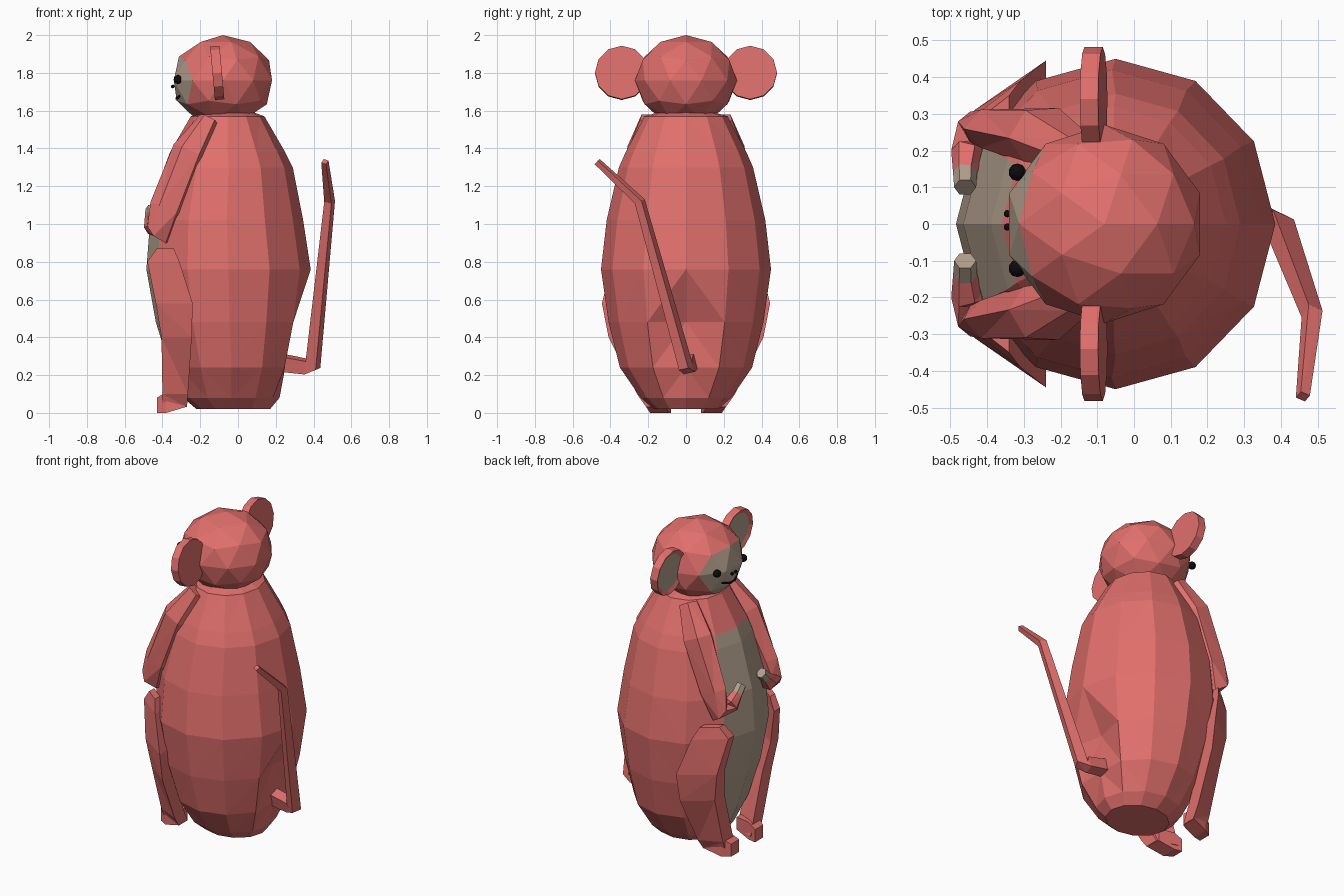
import bpy, bmesh
from math import cos, sin, pi
from mathutils import Vector, Matrix

if "Cube" in bpy.data.objects:
    bpy.data.objects.remove(bpy.data.objects["Cube"])


def material(name, rgb):
    m = bpy.data.materials.new(name)
    m.diffuse_color = (*rgb, 1)
    m.use_nodes = True
    m.node_tree.nodes["Principled BSDF"].inputs["Base Color"].default_value = m.diffuse_color
    return m


RED = material("red", (0.75, 0.16, 0.15))
CREAM = material("cream", (0.45, 0.35, 0.27))
BLACK = material("black", (0.004, 0.004, 0.004))


def finish(name, bm, mats):
    bmesh.ops.recalc_face_normals(bm, faces=bm.faces[:])
    me = bpy.data.meshes.new(name)
    bm.to_mesh(me)
    bm.free()
    for m in mats:
        me.materials.append(m)
    ob = bpy.data.objects.new(name, me)
    bpy.context.collection.objects.link(ob)
    return ob


def loft(name, rings, mats, paint=None):
    """Skin a list of equal-length point rings; paint(i, j) picks a material."""
    bm = bmesh.new()
    vs = [[bm.verts.new(p) for p in r] for r in rings]
    n = len(rings[0])
    for i in range(len(vs) - 1):
        for j in range(n):
            k = (j + 1) % n
            f = bm.faces.new((vs[i][j], vs[i][k], vs[i + 1][k], vs[i + 1][j]))
            f.material_index = paint(i, j) if paint else 0
    bm.faces.new(vs[0])
    f = bm.faces.new(vs[-1])
    f.material_index = paint(len(vs) - 2, 0) if paint else 0
    bmesh.ops.triangulate(bm, faces=bm.faces[:])
    return finish(name, bm, mats)


def tube_rings(path, ref, n):
    """Rings around a path of (x, y, z, radius_a, radius_b)."""
    pts = [Vector(p[:3]) for p in path]
    out = []
    for i, p in enumerate(path):
        t = (pts[min(i + 1, len(pts) - 1)] - pts[max(i - 1, 0)]).normalized()
        a = t.cross(Vector(ref)).normalized()
        b = t.cross(a)
        out.append([pts[i] + a * p[3] * cos(2 * pi * (j + .5) / n)
                    + b * p[4] * sin(2 * pi * (j + .5) / n) for j in range(n)])
    return out


# Body: elliptical rings (z, front x, back x, half width), dented above the tail
levels = [(0.02, -0.22, 0.17, 0.17), (0.08, -0.29, 0.22, 0.24),
          (0.24, -0.36, 0.29, 0.35), (0.48, -0.435, 0.345, 0.41),
          (0.76, -0.485, 0.385, 0.45), (1.02, -0.465, 0.345, 0.42),
          (1.30, -0.39, 0.29, 0.355), (1.38, -0.36, 0.25, 0.32),
          (1.57, -0.25, 0.14, 0.22), (1.60, -0.16, 0.06, 0.12)]
dent = {2: -0.04, 3: -0.10}
N = 12
body = []
for i, (z, xf, xb, hy) in enumerate(levels):
    mx, rx = (xf + xb) / 2, (xb - xf) / 2
    body.append([(mx + rx * cos(2 * pi * j / N) + (dent.get(i, 0) if j == 0 else 0),
                  hy * sin(2 * pi * j / N), z) for j in range(N)])
loft("body", body, [RED, CREAM],
     lambda i, j: 1 if j in (5, 6) and 1 <= i <= 6 else 0)

# Head: low-poly ball with a pale face patch
bm = bmesh.new()
bmesh.ops.create_icosphere(bm, subdivisions=2, radius=1)
ext = [max(abs(v.co[k]) for v in bm.verts) for k in range(3)]
half, mid = (0.26, 0.27, 0.24), (-0.08, 0, 1.76)
for v in bm.verts:
    v.co = [mid[k] + half[k] * v.co[k] / ext[k] for k in range(3)]
for f in bm.faces:
    c = f.calc_center_median()
    f.material_index = int(c.x < -0.235 and c.z < 1.86)
finish("head", bm, [RED, CREAM])

# Eyes and nostrils
for name, x, z, off, r in (("eye", -0.318, 1.765, 0.131, 0.024),
                           ("nostril", -0.345, 1.728, 0.018, 0.010)):
    for s in (-1, 1):
        bm = bmesh.new()
        bmesh.ops.create_icosphere(bm, subdivisions=2, radius=r,
                                   matrix=Matrix.Translation((x, 0.01 + s * off, z)))
        finish(name, bm, [BLACK])

# Mouth
mouth = [(-0.305, -0.08, 1.68), (-0.325, -0.03, 1.665), (-0.325, 0.03, 1.665), (-0.305, 0.08, 1.68)]
loft("mouth", tube_rings([(*p, 0.007, 0.007) for p in mouth], (0, 0, 1), 4), [BLACK])

for s in (-1, 1):
    # Ear: thick disc with a pale inset front
    bm = bmesh.new()
    M = (Matrix.Translation((-0.11, s * 0.34, 1.80))
         @ Matrix.Rotation(-pi / 2 - 0.09, 4, 'Y'))
    bmesh.ops.create_cone(bm, cap_ends=True, segments=12, radius1=0.142,
                          radius2=0.142, depth=0.05, matrix=M)
    bm.normal_update()
    face = [f for f in bm.faces if f.normal.x < -0.9]
    bmesh.ops.inset_region(bm, faces=face, thickness=0.025)
    bmesh.ops.translate(bm, verts=face[0].verts[:], vec=(0.012, 0, 0))
    face[0].material_index = 1
    finish("ear", bm, [RED, CREAM])

    # Arm: shoulder, elbow, forearm folded onto the belly, pale hand
    arm = [(-0.15, s * 0.19, 1.55, 0.06, 0.06), (-0.25, s * 0.24, 1.38, 0.085, 0.10),
           (-0.37, s * 0.26, 1.08, 0.06, 0.10), (-0.415, s * 0.25, 0.95, 0.06, 0.08),
           (-0.455, s * 0.19, 0.99, 0.055, 0.045), (-0.46, s * 0.14, 1.04, 0.035, 0.033),
           (-0.46, s * 0.10, 1.08, 0.033, 0.03)]
    loft("arm", tube_rings(arm, (1, 0, 0), 6), [RED, CREAM], lambda i, j: int(i == 5))

    # Leg: slanted slab (z, front x, front y, back x, back y, thickness)
    leg = [(0.87, -0.43, 0.28, -0.34, 0.35, 0.05), (0.80, -0.48, 0.26, -0.31, 0.39, 0.06),
           (0.58, -0.435, 0.31, -0.24, 0.445, 0.08), (0.40, -0.405, 0.29, -0.245, 0.41, 0.10),
           (0.10, -0.40, 0.20, -0.265, 0.26, 0.10), (0.03, -0.40, 0.17, -0.27, 0.21, 0.09)]
    loft("leg", [[(xf, s * yf, z), (xb, s * yb, z), (xb, s * (yb - t), z),
                  (xf, s * (yf - t), z)] for z, xf, yf, xb, yb, t in leg], [RED])

    # Foot
    foot = [(-0.28, 0.11, 0.21, 0.03, 0.11), (-0.38, 0.09, 0.19, 0.0, 0.11),
            (-0.43, 0.08, 0.16, 0.0, 0.08)]
    loft("foot", [[(x, s * a, b), (x, s * c, b), (x, s * c, d), (x, s * a, d)]
                  for x, a, c, b, d in foot], [RED])

# Tail: leaves low on the back, then rises and leans to one side
tail = [(0.20, 0.02, 0.27, 0.06, 0.05), (0.36, 0.01, 0.245, 0.05, 0.045),
        (0.395, 0.0, 0.24, 0.045, 0.04), (0.485, -0.245, 1.12, 0.03, 0.03),
        (0.46, -0.47, 1.33, 0.02, 0.02)]
loft("tail", tube_rings(tail, (0.5, 1, 0.2), 4), [RED])
